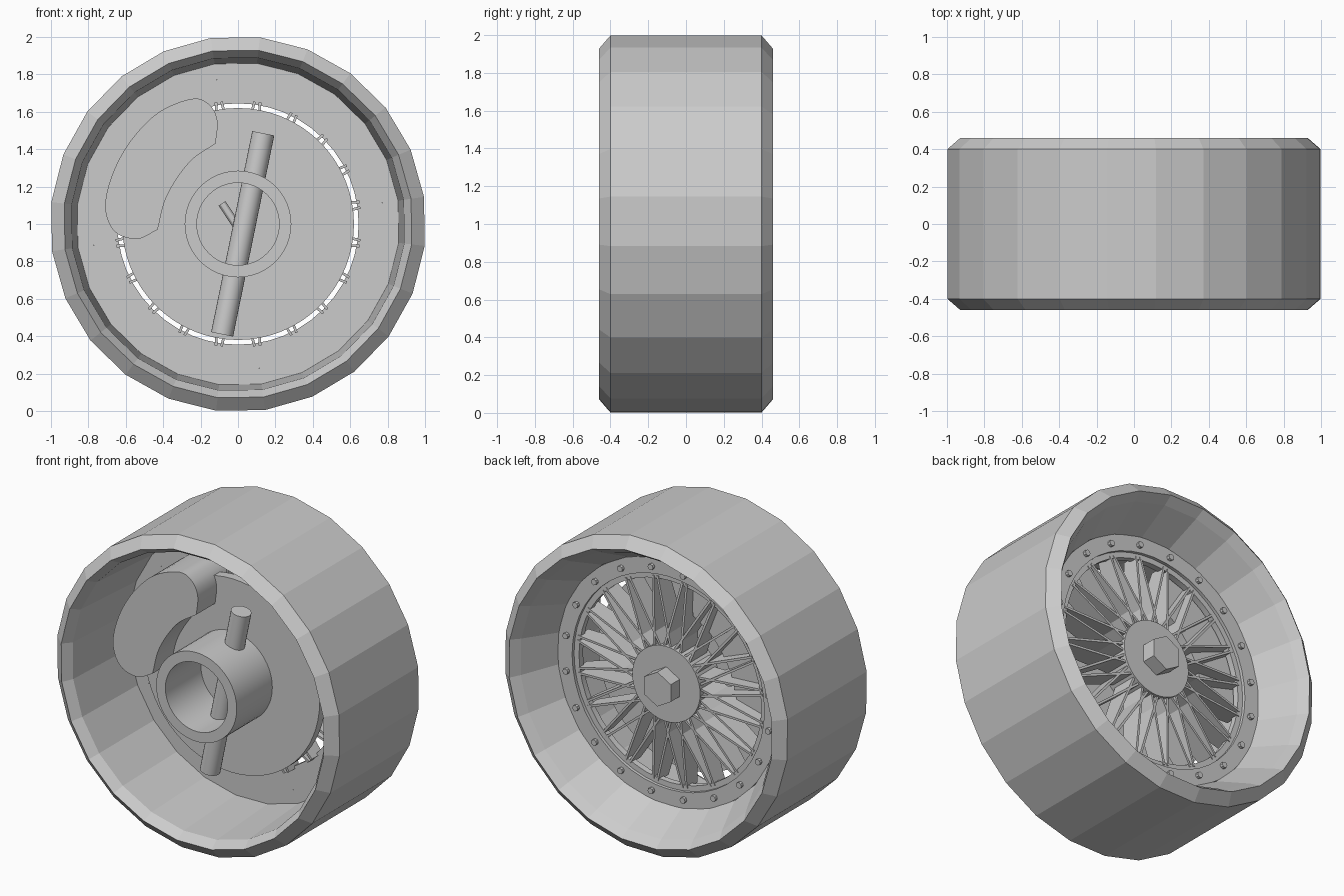
import bpy, bmesh, math
from math import sin, cos, pi, radians
from mathutils import Vector

if "Cube" in bpy.data.objects:
    bpy.data.objects.remove(bpy.data.objects["Cube"])

GREY = (0.6, 0.6, 0.6, 1)
grey = bpy.data.materials.new("plain_grey")
grey.use_nodes = True
grey.diffuse_color = GREY
grey.node_tree.nodes["Principled BSDF"].inputs["Base Color"].default_value = GREY


def finish(name, bm, smooth=True):
    bmesh.ops.recalc_face_normals(bm, faces=bm.faces)
    mesh = bpy.data.meshes.new(name)
    bm.to_mesh(mesh)
    bm.free()
    mesh.materials.append(grey)
    obj = bpy.data.objects.new(name, mesh)
    bpy.context.collection.objects.link(obj)
    if smooth:
        bpy.ops.object.select_all(action="DESELECT")
        obj.select_set(True)
        bpy.context.view_layer.objects.active = obj
        bpy.ops.object.shade_smooth_by_angle(angle=radians(30))
    return obj


def polar(r, a, y):
    """Point at radius r and angle a around the axle."""
    return Vector((r * cos(a), y, 1 + r * sin(a)))


def lathe(name, profile, sides, start=0.0, smooth=True):
    """Turn a closed (radius, y) profile around the axle."""
    bm = bmesh.new()
    rings = [[bm.verts.new(polar(r, start + 2 * pi * i / sides, y))
              for r, y in profile] for i in range(sides)]
    n = len(profile)
    for i in range(sides):
        a, b = rings[i], rings[(i + 1) % sides]
        for j in range(n):
            k = (j + 1) % n
            bm.faces.new((a[j], a[k], b[k], b[j]))
    return finish(name, bm, smooth)


def ring(name, inner, outer, y0, y1, sides=48):
    return lathe(name, [(inner, y0), (outer, y0), (outer, y1), (inner, y1)], sides)


def add_rod(bm, p, q, radius, sides):
    """Capped cylinder from p to q."""
    axis = Vector(q) - Vector(p)
    made = bmesh.ops.create_cone(bm, cap_ends=True, segments=sides, radius1=radius,
                                 radius2=radius, depth=axis.length)["verts"]
    turn = axis.to_track_quat("Z", "Y")
    for v in made:
        v.co = turn @ v.co + (Vector(p) + Vector(q)) / 2


def rod(name, p, q, radius, sides=32, smooth=True):
    bm = bmesh.new()
    add_rod(bm, p, q, radius, sides)
    return finish(name, bm, smooth)


# Tyre and barrel, faceted
lathe("tyre", [(1.005, -0.4), (1.005, 0.4), (0.935, 0.46), (0.895, 0.4), (0.785, 0.18),
               (0.78, 0.12), (0.865, 0.12), (0.895, -0.4), (0.935, -0.46)],
      24, radians(8.3), smooth=False)

# Wheel wall and bolted flange
ring("wheel_wall", 0.645, 0.78, 0.12, 0.16)
ring("bolt_flange", 0.68, 0.782, 0.14, 0.18)

COUNT = 20
STEP = 2 * pi / COUNT

# Flange bolts
bm = bmesh.new()
for i in range(COUNT):
    a = (i + 0.5) * STEP
    add_rod(bm, polar(0.725, a, 0.17), polar(0.725, a, 0.2), 0.019, 8)
finish("flange_bolts", bm)

# Crossed blade spokes: each tip sends one blade to either side of the hub
bm = bmesh.new()
for i in range(COUNT):
    tip = i * STEP + radians(9)
    for side in (-1, 1):
        a_hub, a_tip = tip + side * STEP, tip + side * radians(1.3)
        along = polar(0.66, a_tip, 0) - polar(0.2, a_hub, 0)
        half = along.cross(Vector((0, 1, 0))).normalized() * 0.007
        inner = [polar(0.2, a_hub, y) for y in (0.02, 0.19)]
        outer = [polar(0.66, a_tip, y) for y in (0.06, 0.165)]
        loop = [inner[0], outer[0], outer[1], inner[1]]
        left = [bm.verts.new(p + half) for p in loop]
        right = [bm.verts.new(p - half) for p in loop]
        bm.faces.new(left)
        bm.faces.new(right[::-1])
        for j in range(4):
            k = (j + 1) % 4
            bm.faces.new((left[j], right[j], right[k], left[k]))
finish("spokes", bm, smooth=False)

# Hub cap and hexagonal nut
rod("hub_cap", (0, -0.02, 1), (0, 0.2, 1), 0.24, 48)
rod("centre_nut", (0, 0.18, 1), (0, 0.29, 1), 0.11, 6, smooth=False)

# Brake disc, axle tube and cross rods
rod("brake_disc", (0, -0.06, 1), (0, 0, 1), 0.62, 64)
ring("axle_tube", 0.22, 0.285, -0.42, -0.05)
rod("cross_rod", (0.135, -0.16, 1.485), (-0.085, -0.16, 0.41), 0.06, 24)
rod("small_pin", (-0.085, -0.12, 1.11), (0, -0.12, 0.98), 0.022, 12)

# Brake caliper: smooth bean outline pushed back to the wall
outline = [(-0.24, 1.67), (-0.15, 1.635), (-0.11, 1.55), (-0.12, 1.43), (-0.26, 1.33),
           (-0.38, 1.15), (-0.43, 0.97), (-0.54, 0.92), (-0.66, 0.96), (-0.71, 1.09),
           (-0.67, 1.27), (-0.57, 1.45), (-0.42, 1.6)]
SHARP = (3, 6)


def rounded(points, steps=5):
    """Closed spline through the points, keeping the two inner corners sharp."""
    pts = [Vector(p) for p in points]
    n = len(pts)
    slope = [(pts[(i + 1) % n] - pts[i - 1]) / 2 for i in range(n)]
    for i in range(n):
        q = (i + 1) % n
        p, r = pts[i], pts[q]
        m0 = (r - p) if i in SHARP else slope[i]
        m1 = (r - p) if q in SHARP else slope[q]
        for s in range(steps):
            t = s / steps
            yield (p * (2 * t**3 - 3 * t**2 + 1) + m0 * (t**3 - 2 * t**2 + t)
                   + r * (3 * t**2 - 2 * t**3) + m1 * (t**3 - t**2))


bm = bmesh.new()
face = bm.faces.new([bm.verts.new((p.x, -0.25, p.y)) for p in rounded(outline)])
back = bmesh.ops.extrude_face_region(bm, geom=[face], use_keep_orig=True)["geom"]
bmesh.ops.translate(bm, vec=(0, 0.35, 0),
                    verts=[g for g in back if isinstance(g, bmesh.types.BMVert)])
finish("brake_caliper", bm)
